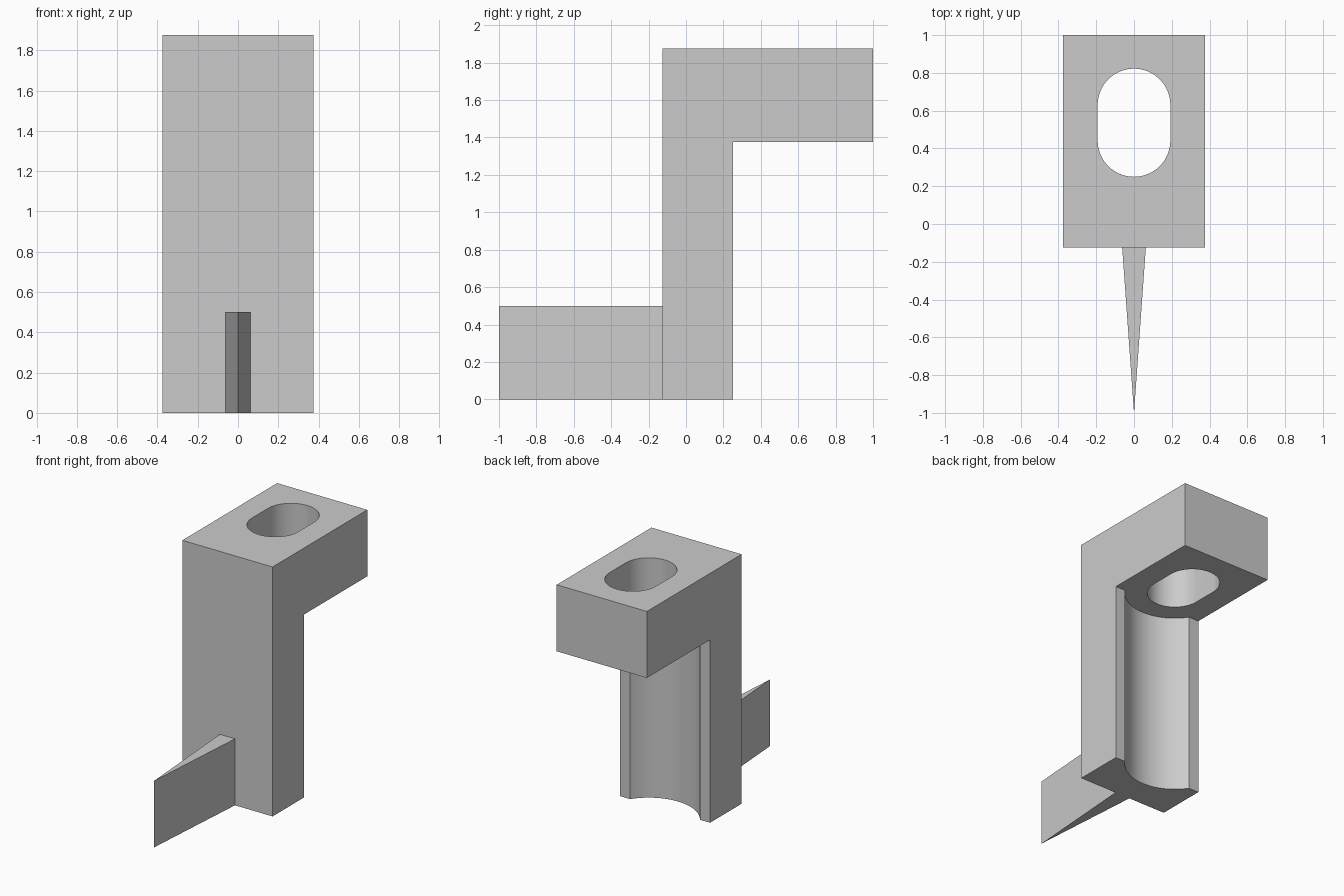
import bpy, bmesh, math

if "Cube" in bpy.data.objects:
    bpy.data.objects.remove(bpy.data.objects["Cube"], do_unlink=True)

grey = bpy.data.materials.new("light_grey")
grey.use_nodes = True
colour = (0.6, 0.6, 0.6, 1)
grey.diffuse_color = colour
grey.node_tree.nodes["Principled BSDF"].inputs["Base Color"].default_value = colour


def prism(name, outline, direction):
    """Extrude a closed outline of 3D points along a direction."""
    bm = bmesh.new()
    face = bm.faces.new([bm.verts.new(p) for p in outline])
    grown = bmesh.ops.extrude_face_region(bm, geom=[face])
    moved = [v for v in grown["geom"] if isinstance(v, bmesh.types.BMVert)]
    bmesh.ops.translate(bm, verts=moved, vec=direction)
    bmesh.ops.recalc_face_normals(bm, faces=bm.faces)
    mesh = bpy.data.meshes.new(name)
    bm.to_mesh(mesh)
    bm.free()
    mesh.materials.append(grey)
    obj = bpy.data.objects.new(name, mesh)
    bpy.context.collection.objects.link(obj)
    return obj


def arc(radius, y, z, start, sweep, steps):
    angles = [start + sweep * i / steps for i in range(steps + 1)]
    return [(radius * math.cos(a), y + radius * math.sin(a), z) for a in angles]


def cut(target, cutter):
    mod = target.modifiers.new(cutter.name, "BOOLEAN")
    mod.operation = "DIFFERENCE"
    mod.solver = "EXACT"
    mod.object = cutter
    bpy.context.view_layer.objects.active = target
    bpy.ops.object.modifier_apply(modifier=mod.name)
    bpy.data.objects.remove(cutter, do_unlink=True)


half_width, front, back, column_back = 0.375, -0.125, 1.0, 0.25
height, underside = 1.875, 1.375
slot_radius, slot_near, slot_far = 0.1925, 0.4425, 0.63

# Bracket: upright column with an overhanging head
side = [(front, 0), (column_back, 0), (column_back, underside),
        (back, underside), (back, height), (front, height)]
bracket = prism("bracket", [(-half_width, y, z) for y, z in side],
                (2 * half_width, 0, 0))

# Round channel down the back of the column, stopping under the head
channel = arc(0.348, slot_near, -0.1, 0, 2 * math.pi, 96)[:-1]
cut(bracket, prism("channel_cutter", channel, (0, 0, underside + 0.1)))

# Rounded slot through the head
slot = (arc(slot_radius, slot_far, 1.2, 0, math.pi, 32)
        + arc(slot_radius, slot_near, 1.2, math.pi, math.pi, 32))
cut(bracket, prism("slot_cutter", slot, (0, 0, 0.8)))

# Smooth curved walls, crisp edges
bpy.ops.object.select_all(action="DESELECT")
bracket.select_set(True)
bpy.context.view_layer.objects.active = bracket
bpy.ops.object.shade_smooth_by_angle(angle=math.radians(30))

# Wedge-shaped pointer at the foot
prism("pointer_fin", [(-0.0625, front, 0), (0, -1, 0), (0.0625, front, 0)],
      (0, 0, 0.5))
